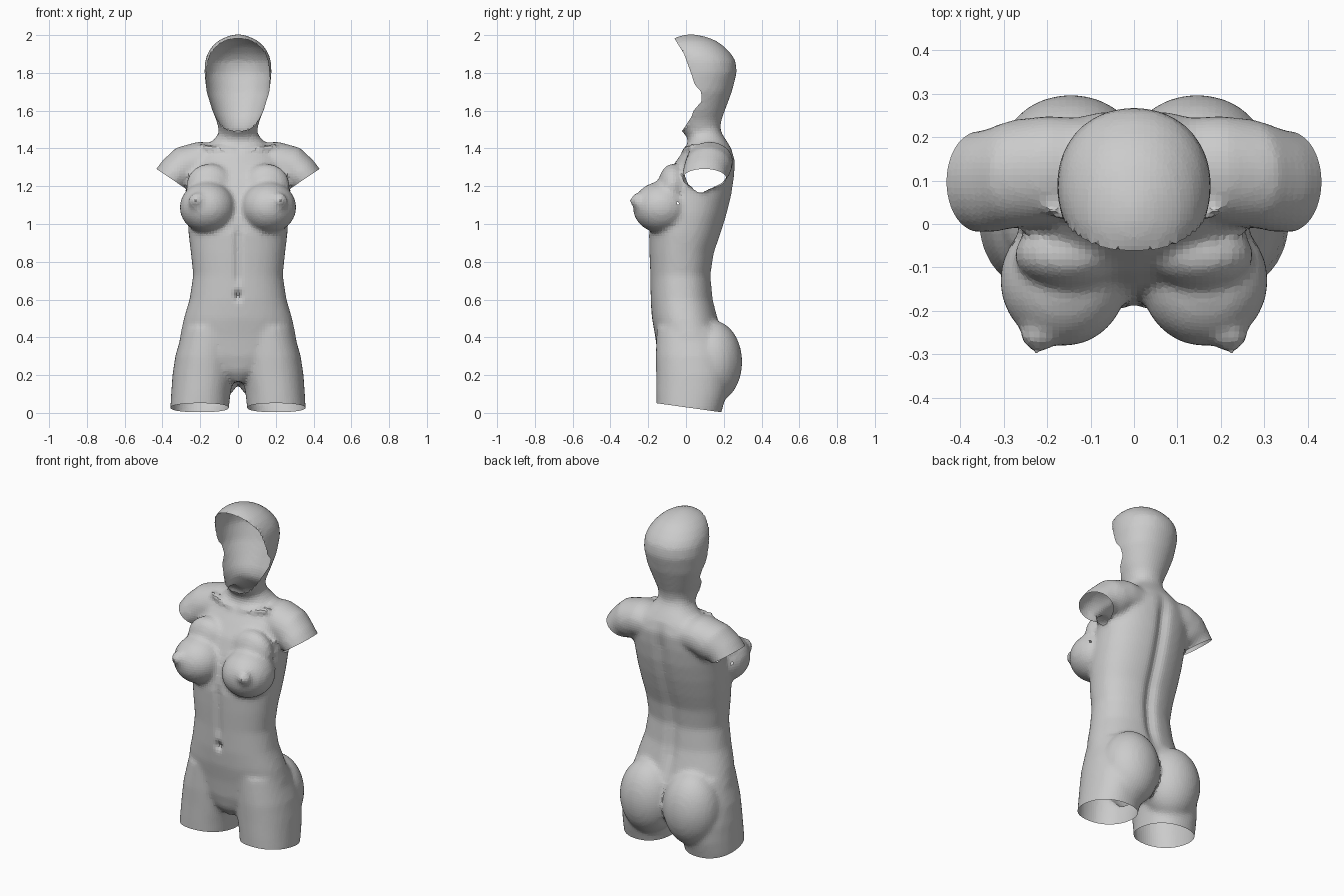
import bpy, bmesh
from math import sin, cos, pi, radians, exp
from mathutils import Vector, Matrix

if "Cube" in bpy.data.objects:
    bpy.data.objects.remove(bpy.data.objects["Cube"])

bm = bmesh.new()


def skin(rings):
    """Bridge equal-length rings of points into a closed solid."""
    loops = [[bm.verts.new(p) for p in r] for r in rings]
    n = len(loops[0])
    for a, b in zip(loops, loops[1:]):
        for i in range(n):
            j = (i + 1) % n
            bm.faces.new((a[i], a[j], b[j], b[i]))
    bm.faces.new(loops[0][::-1])
    bm.faces.new(loops[-1])


def sgnpow(v, p):
    return abs(v) ** p * (1 if v >= 0 else -1)


def loft(rows, power=2.0, n=48):
    """Horizontal rings: z, centre x, half width, front y, back y."""
    rings = []
    for z, cx, hw, yf, yb in rows:
        ring = []
        for i in range(n):
            t = 2 * pi * i / n
            ring.append((cx + hw * sgnpow(cos(t), 2 / power),
                         (yf + yb) / 2 + (yb - yf) / 2 * sgnpow(sin(t), 2 / power), z))
        rings.append(ring)
    skin(rings)


def tube(rows, s, n=32):
    """Sideways rings: x, y, z, tilt in degrees, y radius, upward radius."""
    rings = []
    for x, y, z, tilt, ry, ru in rows:
        a = radians(tilt)
        ring = []
        for i in range(n):
            t = 2 * pi * i / n
            u = ru * sin(t)
            ring.append((s * (x - u * sin(a)), y + ry * cos(t), z + u * cos(a)))
        rings.append(ring)
    skin(rings)


def ball(c, r):
    m = Matrix.Translation(c) @ Matrix.Diagonal((*r, 1))
    bmesh.ops.create_uvsphere(bm, u_segments=32, v_segments=20, radius=1, matrix=m)


# trunk from crotch to neck
loft([(z, 0, w, f, b) for z, w, f, b in [
    (.165, .05, -.09, .08), (.22, .16, -.13, .16), (.3, .30, -.15, .20),
    (.4, .308, -.162, .195), (.5, .287, -.18, .17), (.6, .257, -.188, .145),
    (.73, .237, -.19, .133), (.85, .25, -.195, .152), (.95, .262, -.197, .187),
    (1.05, .268, -.18, .218), (1.15, .268, -.15, .243), (1.25, .268, -.11, .258),
    (1.33, .25, -.055, .263), (1.39, .2, -.01, .245), (1.43, .145, .01, .222),
    (1.47, .107, .005, .195), (1.5, .10, .0, .182)]], power=2.25)

# neck and head
loft([(z, 0, w, f, b) for z, w, f, b in [
    (1.40, .11, .02, .22), (1.45, .105, .015, .20), (1.5, .102, -.03, .182),
    (1.55, .115, -.06, .187), (1.6, .136, -.08, .206), (1.7, .167, -.09, .243),
    (1.8, .178, -.09, .269), (1.86, .175, -.1, .264), (1.9, .163, -.105, .24),
    (1.94, .138, -.105, .202), (1.97, .105, -.085, .16), (1.99, .066, -.05, .11),
    (2.004, .02, .0, .05)]], power=2.1)

for s in (-1, 1):
    # thigh
    loft([(-.06, s * .205, .15, -.15, .17), (.03, s * .203, .155, -.157, .195),
          (.1, s * .197, .157, -.158, .215), (.2, s * .185, .162, -.158, .23),
          (.3, s * .175, .157, -.16, .22), (.45, s * .15, .14, -.155, .17)], power=2.2)
    # buttock
    ball((s * .145, .14, .27), (.17, .158, .22))
    # shoulder and arm stub
    tube([(.05, .13, 1.33, 0, .11, .09), (.2, .125, 1.33, -5, .125, .107),
          (.28, .115, 1.30, -25, .125, .115), (.33, .10, 1.265, -45, .12, .10),
          (.357, .097, 1.24, -56, .117, .092), (.385, .097, 1.2, -56, .115, .09)], s)
    # collar bone
    tube([(.02, -.012, 1.385, 8, .014, .014), (.1, .0, 1.397, 8, .016, .014),
          (.2, .035, 1.415, 8, .016, .014)], s)
    # chest
    ball((s * .162, -.13, 1.088), (.147, .152, .136))
    ball((s * .15, -.07, 1.2), (.125, .078, .12))
    ball((s * .215, -.255, 1.12), (.048, .034, .048))
    ball((s * .222, -.28, 1.12), (.018, .022, .018))

bmesh.ops.recalc_face_normals(bm, faces=bm.faces)
mesh = bpy.data.meshes.new("body_solid")
bm.to_mesh(mesh)
bm.free()
body = bpy.data.objects.new("torso_form", mesh)
bpy.context.collection.objects.link(body)

# fuse parts into one skin
rm = body.modifiers.new("fuse", 'REMESH')
rm.mode = 'VOXEL'
rm.voxel_size = 0.015
sm = body.modifiers.new("soften", 'SMOOTH')
sm.factor = 0.5
sm.iterations = 7
fused = bpy.data.meshes.new_from_object(
    body.evaluated_get(bpy.context.evaluated_depsgraph_get()))
body.modifiers.clear()
body.data = fused

bm = bmesh.new()
bm.from_mesh(fused)


def window(z, lo, hi, soft=.06):
    return max(0, min(1, (z - lo) / soft, (hi - z) / soft))


# spine, belly line and navel grooves
for v in bm.verts:
    x, y, z = v.co
    if y > .08:
        v.co.y -= .022 * exp(-(x / .035) ** 2) * window(z, .4, 1.4, .15)
    elif y < -.1:
        v.co.y += .012 * exp(-(x / .02) ** 2) * window(z, .66, 1.0)
        v.co.y += .025 * exp(-(x / .018) ** 2 - ((z - .62) / .025) ** 2)

# open thigh ends
bmesh.ops.bisect_plane(bm, geom=bm.verts[:] + bm.edges[:] + bm.faces[:],
                       plane_co=(0, .19, .003), plane_no=(0, .14, 1), clear_inner=True)

# open arm ends
for s in (-1, 1):
    co, no = Vector((s * .355, 0, 1.24)), Vector((s * .56, 0, -.83))

    def near_arm():
        out = []
        for f in bm.faces:
            c = f.calc_center_median()
            if s * c.x > .275 and c.y > -.045 and 1.1 < c.z < 1.36:
                out.append(f)
        return out

    faces = near_arm()
    geom = set(faces)
    for f in faces:
        geom.update(f.edges)
        geom.update(f.verts)
    bmesh.ops.bisect_plane(bm, geom=list(geom), plane_co=co, plane_no=no)
    gone = [f for f in near_arm() if (f.calc_center_median() - co).dot(no) > 0]
    bmesh.ops.delete(bm, geom=gone, context='FACES')

# open face
EDGE = [(1.47, -.04), (1.5, -.015), (1.57, .03), (1.6, .04), (1.65, .083), (1.7, .08),
        (1.74, .045), (1.79, .03), (1.9, -.01), (1.98, -.06), (2.05, -.09)]


def face_edge(z):
    for (z0, y0), (z1, y1) in zip(EDGE, EDGE[1:]):
        if z <= z1:
            return y0 + (y1 - y0) * (z - z0) / (z1 - z0)
    return EDGE[-1][1]


gone = []
for f in bm.faces:
    c = f.calc_center_median()
    if c.z > 1.48 and c.y < face_edge(c.z):
        gone.append(f)
bmesh.ops.delete(bm, geom=gone, context='FACES')
for v in bm.verts:
    if v.is_boundary and v.co.z > 1.48:
        v.co.y = face_edge(v.co.z)

for f in bm.faces:
    f.smooth = False
bm.to_mesh(fused)
bm.free()
